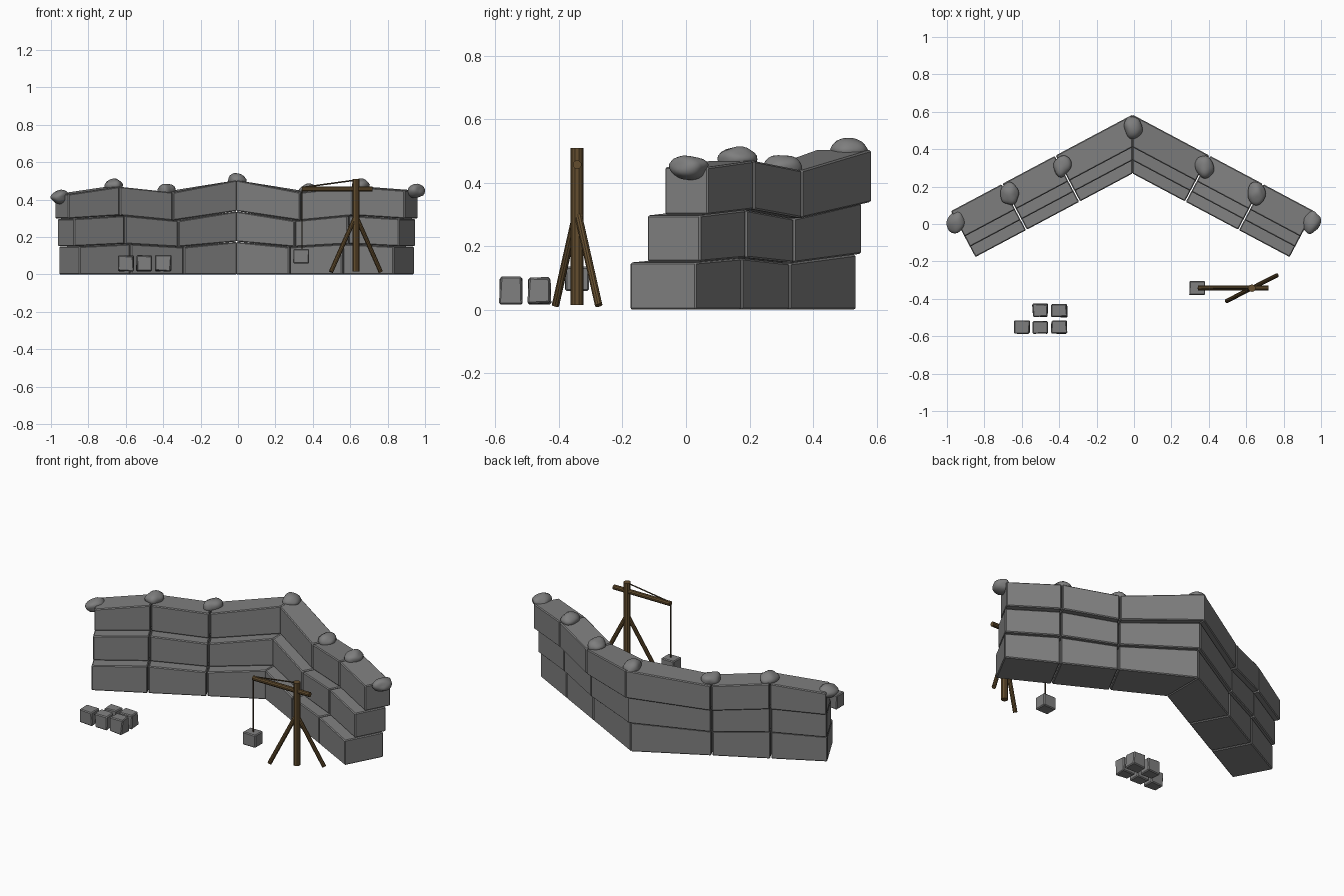
import bpy, bmesh, math, random
from mathutils import Vector, Matrix, noise

if "Cube" in bpy.data.objects:
    bpy.data.objects.remove(bpy.data.objects["Cube"])

random.seed(4)


def material(name, rgb):
    m = bpy.data.materials.new(name)
    m.diffuse_color = (*rgb, 1)
    m.use_nodes = True
    m.node_tree.nodes["Principled BSDF"].inputs["Base Color"].default_value = m.diffuse_color
    return m


STONE = material("grey stone", (0.215, 0.215, 0.215))
RUBBLE = material("rubble grey", (0.21, 0.21, 0.21))
WOOD = material("brown timber", (0.125, 0.075, 0.028))
ROPE = material("dark rope", (0.06, 0.042, 0.022))


def finish(bm, name, mat, bevel=0.0, smooth=False):
    bmesh.ops.recalc_face_normals(bm, faces=bm.faces)
    if bevel:
        bmesh.ops.bevel(bm, geom=bm.edges[:], offset=bevel, segments=1,
                        affect='EDGES', clamp_overlap=True)
    for f in bm.faces:
        f.smooth = smooth
    me = bpy.data.meshes.new(name)
    bm.to_mesh(me)
    bm.free()
    me.materials.append(mat)
    ob = bpy.data.objects.new(name, me)
    bpy.context.collection.objects.link(ob)
    return ob


def hexahedron(name, bottom, top, mat, bevel):
    bm = bmesh.new()
    b = [bm.verts.new(p) for p in bottom]
    t = [bm.verts.new(p) for p in top]
    bm.faces.new(b)
    bm.faces.new(t)
    for i in range(4):
        j = (i + 1) % 4
        bm.faces.new((b[i], b[j], t[j], t[i]))
    return finish(bm, name, mat, bevel)


def rod(name, a, b, r, mat, sides=10):
    a, b = Vector(a), Vector(b)
    d = b - a
    bm = bmesh.new()
    bmesh.ops.create_cone(bm, cap_ends=True, segments=sides, radius1=r, radius2=r, depth=d.length)
    rot = d.to_track_quat('Z', 'Y').to_matrix().to_4x4()
    bm.transform(Matrix.Translation((a + b) / 2) @ rot)
    return finish(bm, name, mat)


# Wall: two arms of three stepped courses, mitred at the middle
ANG = math.radians(28)
C, S = math.cos(ANG), math.sin(ANG)
CX, FRONT_Y = -0.008, 0.27
JOINTS = [None, 0.32, 0.642, 0.951]            # distance along the arm; None = mitre
DEPTHS = [(0, 0.235), (0.062, 0.25), (0.124, 0.278)]
LEVELS = [[0, 0, 0, 0], [0.175, 0.147, 0.163, 0.15],
          [0.338, 0.288, 0.315, 0.298], [0.505, 0.44, 0.47, 0.44]]
GAP = 0.003


def wall_point(side, s, w, z):
    if s is None:
        s = -w * S / C
    return (CX + side * (s * C + w * S), FRONT_Y - s * S + w * C, z)


for side, label in ((-1, "left"), (1, "right")):
    for c, (w0, w1) in enumerate(DEPTHS):
        for k in range(3):
            s0 = JOINTS[k] if k == 0 else JOINTS[k] + GAP
            s1 = JOINTS[k + 1] - (GAP if k < 2 else 0)
            corners = [(s0, w0, k), (s1, w0, k + 1), (s1, w1, k + 1), (s0, w1, k)]

            def ring(level, dz):
                tilt = 0.01 * side if level == 3 else 0
                return [wall_point(side, s, w, LEVELS[level][j] + dz + (tilt if j == 3 else 0))
                        for s, w, j in corners]
            hexahedron(f"{label}_wall_block_{c + 1}_{k + 1}",
                       ring(c, 0.001 if c else 0), ring(c + 1, -0.001), STONE, 0.005)

# Rubble stones lying along the wall top
rocks = [(-0.95, 0.01, 0.415), (-0.665, 0.16, 0.475), (-0.385, 0.31, 0.45), (-0.005, 0.515, 0.503),
         (0.38, 0.305, 0.45), (0.655, 0.16, 0.475), (0.95, 0.01, 0.447)]
for i, p in enumerate(rocks):
    bm = bmesh.new()
    bmesh.ops.create_icosphere(bm, subdivisions=3, radius=1)
    seed = Vector((i * 3.7, i * 1.9, 2.3))
    for v in bm.verts:
        v.co *= 1 + 0.2 * noise.noise(v.co * 1.1 + seed)
    turn = Matrix.Rotation(random.uniform(-0.35, 0.35), 4, 'Z')
    tilt = Matrix.Rotation(random.uniform(-0.2, 0.2), 4, 'Y')
    bm.transform(Matrix.Translation(p) @ turn @ tilt @ Matrix.Diagonal((0.048, 0.06, 0.037, 1)))
    finish(bm, f"top_rubble_{i + 1}", RUBBLE, smooth=True)


# Small cut blocks: pile on the ground and one on the hoist
def cut_block(name, centre, size, wobble=0.004):
    bot, top = [], []
    for out, z in ((bot, -1), (top, 1)):
        for x, y in ((-1, -1), (1, -1), (1, 1), (-1, 1)):
            out.append([centre[n] + d * size[n] / 2 + random.uniform(-wobble, wobble)
                        for n, d in enumerate((x, y, z))])
    return hexahedron(name, bot, top, STONE, 0.005)


for i, (x, y) in enumerate([(-0.6, -0.553), (-0.5, -0.553), (-0.4, -0.551),
                            (-0.5, -0.462), (-0.4, -0.462)]):
    cut_block(f"pile_block_{i + 1}", (x, y, 0.06), (0.082, 0.07, 0.083))
cut_block("hoisted_block", (0.338, -0.343, 0.097), (0.084, 0.074, 0.076), 0.001)

# Timber hoist
PX, PY = 0.63, -0.343
rod("hoist_post", (PX, PY, 0.015), (PX, PY, 0.51), 0.02, WOOD)
rod("hoist_beam", (0.342, PY, 0.457), (0.718, PY, 0.457), 0.014, WOOD)
for side, label in ((-1, "left"), (1, "right")):
    rod(f"{label}_brace", (PX, PY, 0.315), (PX + side * 0.133, PY + side * 0.068, 0.014), 0.012, WOOD)
rod("hoist_rope", (0.342, PY, 0.455), (0.342, PY, 0.13), 0.004, ROPE, 6)
rod("stay_rope", (0.355, PY, 0.467), (PX, PY, 0.505), 0.004, ROPE, 6)
